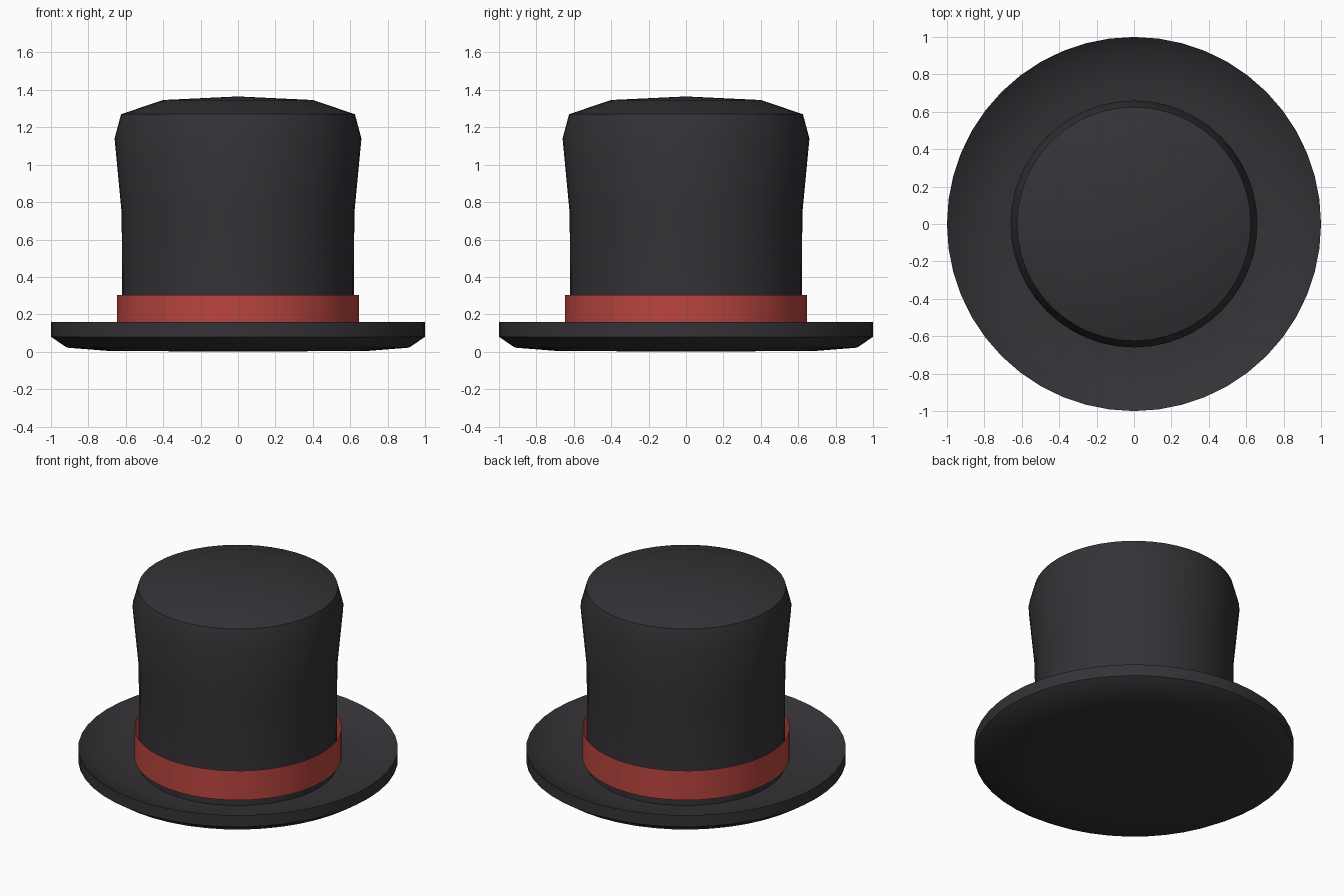
import bpy, bmesh, math

if "Cube" in bpy.data.objects:
    bpy.data.objects.remove(bpy.data.objects["Cube"])

SIDES = 48


def material(name, color):
    m = bpy.data.materials.new(name)
    m.diffuse_color = color
    m.use_nodes = True
    m.node_tree.nodes["Principled BSDF"].inputs["Base Color"].default_value = m.diffuse_color
    return m


def lathe(name, profile, mat, smooth_angle=50):
    """Revolve an (r, z) profile about the z axis."""
    bm = bmesh.new()
    verts = [bm.verts.new((r, 0, z)) for r, z in profile]
    edges = [bm.edges.new(pair) for pair in zip(verts, verts[1:])]
    bmesh.ops.spin(bm, geom=verts + edges, cent=(0, 0, 0), axis=(0, 0, 1),
                   angle=math.tau, steps=SIDES, use_merge=True)
    bmesh.ops.remove_doubles(bm, verts=bm.verts, dist=1e-4)
    bmesh.ops.recalc_face_normals(bm, faces=bm.faces)
    # Open tubes must face outward
    side = max(bm.faces, key=lambda f: f.calc_center_median().xy.length)
    if side.normal.xy.dot(side.calc_center_median().xy) < 0:
        bmesh.ops.reverse_faces(bm, faces=bm.faces)
    me = bpy.data.meshes.new(name)
    bm.to_mesh(me)
    bm.free()
    ob = bpy.data.objects.new(name, me)
    bpy.context.collection.objects.link(ob)
    me.materials.append(mat)
    bpy.ops.object.select_all(action='DESELECT')
    ob.select_set(True)
    bpy.context.view_layer.objects.active = ob
    bpy.ops.object.shade_smooth_by_angle(angle=math.radians(smooth_angle))
    return ob


felt = material("dark_felt", (0.035, 0.032, 0.037, 1))
ribbon = material("red_ribbon", (0.5, 0.06, 0.05, 1))

# Brim and crown: one closed profile from underside centre to crown top
lathe("hat_body", [
    (0, 0), (0.70, 0.005), (0.915, 0.022), (1.0, 0.08), (1.0, 0.16),
    (0.91, 0.095), (0.75, 0.06), (0.62, 0.05),
    (0.62, 0.30), (0.622, 0.74), (0.66, 1.14), (0.625, 1.27),
    (0.40, 1.346), (0, 1.365)], felt)

# Ribbon: open tube standing just off the crown
lathe("hat_band", [(0.648, 0.10), (0.648, 0.303)], ribbon)
